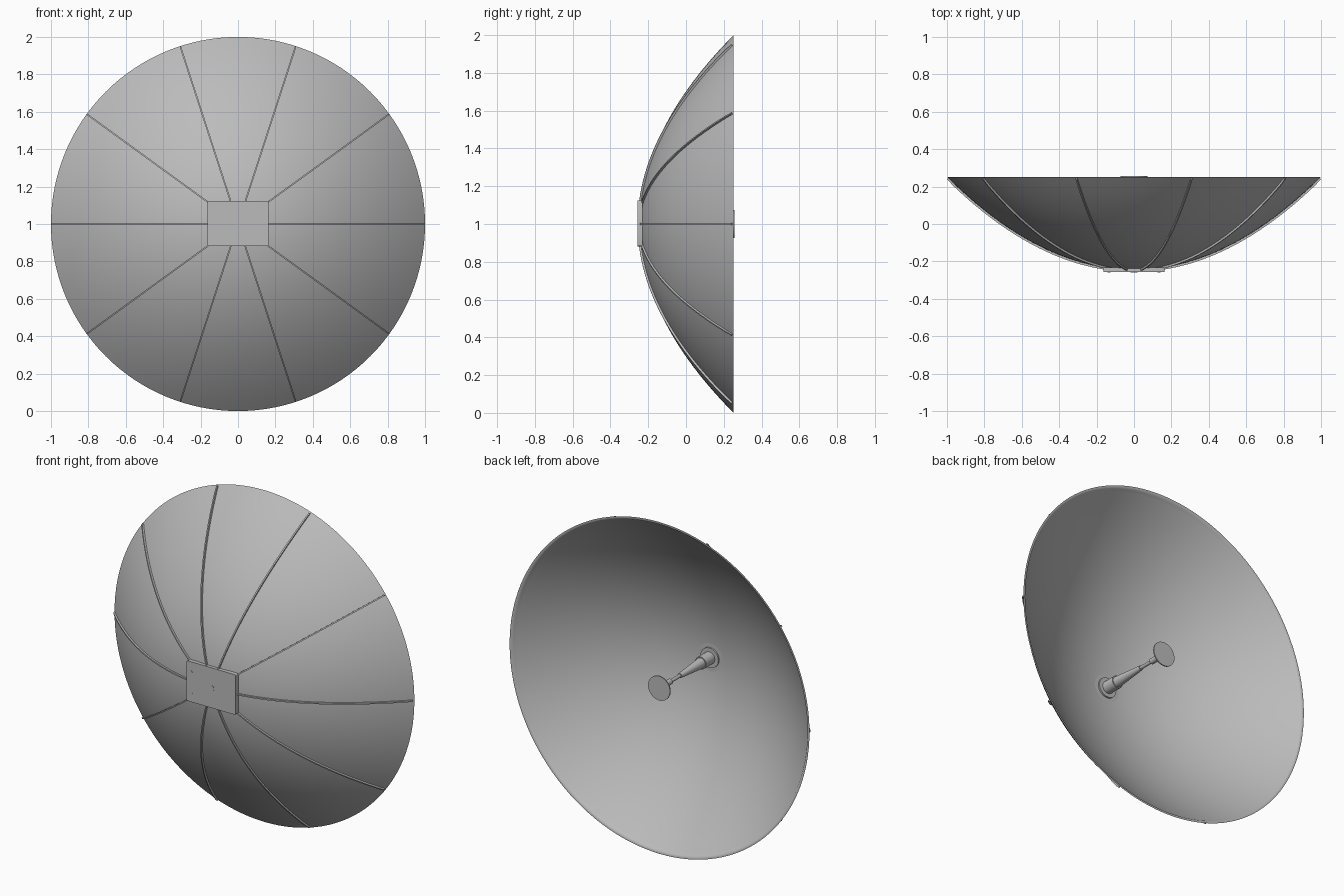
import bpy, bmesh, math
from mathutils import Matrix, Vector

cube = bpy.data.objects.get("Cube")
if cube:
    bpy.data.objects.remove(cube, do_unlink=True)

metal = bpy.data.materials.new("light grey metal")
metal.use_nodes = True
GREY = (0.5, 0.5, 0.5, 1)
metal.diffuse_color = GREY
metal.node_tree.nodes["Principled BSDF"].inputs["Base Color"].default_value = GREY

CENTRE = Vector((0, 0, 1))
APEX, RIM = -0.245, 0.252


def depth(r):
    """Outer surface of the parabolic dish at radius r."""
    return APEX + (RIM - APEX) * r * r


def finish(name, bm, angle=30):
    bmesh.ops.recalc_face_normals(bm, faces=bm.faces)
    mesh = bpy.data.meshes.new(name)
    bm.to_mesh(mesh)
    bm.free()
    mesh.materials.append(metal)
    ob = bpy.data.objects.new(name, mesh)
    ob.location = CENTRE
    bpy.context.collection.objects.link(ob)
    bpy.ops.object.select_all(action='DESELECT')
    ob.select_set(True)
    bpy.context.view_layer.objects.active = ob
    bpy.ops.object.shade_smooth_by_angle(angle=math.radians(angle))
    return ob


def lathe(name, profile, steps):
    """Spin (radius, y) points around the dish axis."""
    bm = bmesh.new()
    verts = [bm.verts.new((r, y, 0)) for r, y in profile]
    edges = [bm.edges.new(p) for p in zip(verts, verts[1:])]
    bmesh.ops.spin(bm, geom=verts + edges, cent=(0, 0, 0), axis=(0, 1, 0),
                   angle=math.tau, steps=steps)
    bmesh.ops.remove_doubles(bm, verts=bm.verts, dist=1e-5)
    return finish(name, bm)


def cylinder_y(name, r, y0, y1, x=0, z=0, sides=20):
    bm = bmesh.new()
    place = Matrix.Translation((x, (y0 + y1) / 2, z)) @ Matrix.Rotation(math.pi / 2, 4, 'X')
    bmesh.ops.create_cone(bm, cap_ends=True, segments=sides, radius1=r, radius2=r,
                          depth=abs(y1 - y0), matrix=place)
    return finish(name, bm)


# Dish: thin parabolic shell with a softly rounded rim
N = 32
outer = [(i / N, depth(i / N)) for i in range(N + 1)]
lip = [(0.992, RIM), (0.984, RIM - 0.004), (0.978, RIM - 0.012)]
inner = [(i / N * 0.97, depth(i / N * 0.97) + 0.01) for i in range(N, -1, -1)]
lathe("dish", outer + lip + inner, 128)

# Ten thin ribs running up the back of the dish
R0, R1, STEPS, HALF = 0.07, 0.995, 28, 0.004
for k in range(10):
    bm = bmesh.new()
    turn = Matrix.Rotation(math.radians(36 * k), 4, 'Y')
    rings = []
    for i in range(STEPS + 1):
        r = R0 + (R1 - R0) * i / STEPS
        normal = Vector((2 * (RIM - APEX) * r, -1, 0)).normalized()
        base = Vector((r, depth(r), 0))
        low, high = base - normal * 0.006, base + normal * 0.011
        high.x = min(high.x, 0.999)
        rings.append([bm.verts.new(turn @ (p + Vector((0, 0, s))))
                      for p, s in ((low, -HALF), (low, HALF), (high, HALF), (high, -HALF))])
    for a, b in zip(rings, rings[1:]):
        for j in range(4):
            bm.faces.new((a[j], a[(j + 1) % 4], b[(j + 1) % 4], b[j]))
    bm.faces.new(rings[0])
    bm.faces.new(rings[-1])
    finish(f"rib_{k + 1}", bm)

# Mounting plate with rounded corners
bm = bmesh.new()
bmesh.ops.create_cube(bm, size=1, matrix=Matrix.Translation((0, -0.244, 0.003))
                      @ Matrix.Diagonal((0.328, 0.025, 0.242, 1)))
corners = [e for e in bm.edges if abs((e.verts[0].co - e.verts[1].co).normalized().y) > 0.9]
bmesh.ops.bevel(bm, geom=corners, offset=0.008, segments=3, affect='EDGES', profile=0.5)
finish("mounting_plate", bm)

# Bolts and centre boss on the plate
for sx, side in ((1, "left"), (-1, "right")):
    for sz, level in ((1, "upper"), (-1, "lower")):
        cylinder_y(f"bolt_{level}_{side}", 0.008, -0.258, -0.250, sx * 0.133, sz * 0.063, 12)
cylinder_y("centre_boss", 0.02, -0.258, -0.250)

# Feed horn: flange, socket, tapering cone, rod and collar
lathe("feed_horn", [(0, -0.237), (0.06, -0.237), (0.06, -0.222), (0.037, -0.222),
                    (0.037, -0.140), (0.031, -0.140), (0.014, 0.060), (0.010, 0.060),
                    (0.010, 0.150), (0.017, 0.150), (0.017, 0.250), (0, 0.250)], 32)

# Small sub-reflector disc in front of the horn
cylinder_y("sub_reflector", 0.073, 0.250, 0.257, sides=40)
